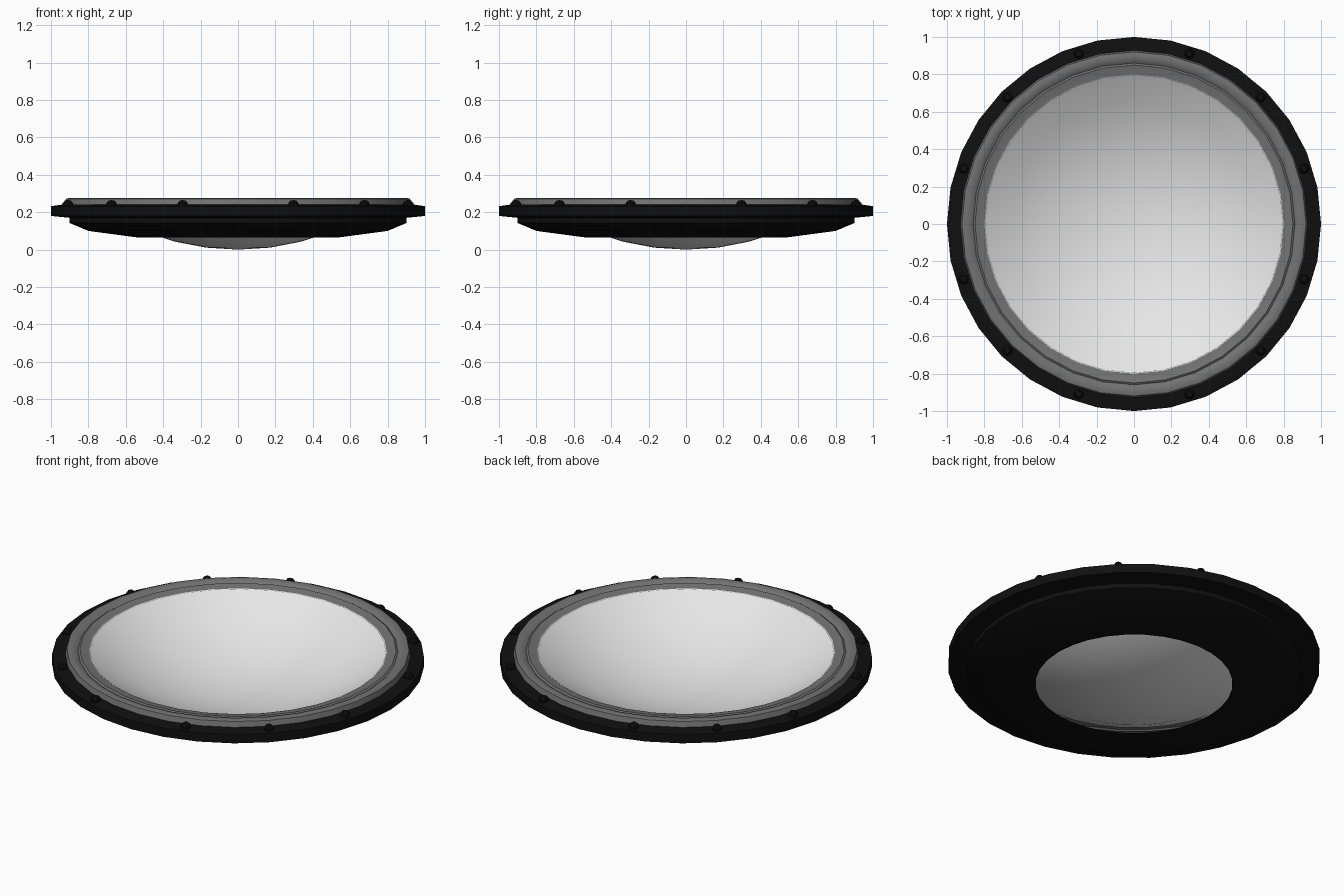
import bpy, bmesh
from math import sin, cos, pi, radians

cube = bpy.data.objects.get("Cube")
if cube:
    bpy.data.objects.remove(cube, do_unlink=True)

SIDES = 32


def material(name, value):
    m = bpy.data.materials.new(name)
    m.use_nodes = True
    colour = (value, value, value, 1)
    m.diffuse_color = colour
    bsdf = next(n for n in m.node_tree.nodes if n.type == 'BSDF_PRINCIPLED')
    bsdf.inputs["Base Color"].default_value = colour
    bsdf.inputs["Roughness"].default_value = 0.7
    return m


black = material("black", 0.005)
grey = material("mid grey", 0.17)
white = material("off white", 0.8)


def lathe(name, profile, mat, sides=SIDES, centre=(0, 0), angle=35):
    """Revolve (radius, height) points around a vertical axis."""
    bm = bmesh.new()
    rings = []
    for r, z in profile:
        count = 1 if r == 0 else sides
        rings.append([bm.verts.new((centre[0] + r * cos(2 * pi * k / sides),
                                    centre[1] + r * sin(2 * pi * k / sides), z))
                      for k in range(count)])
    for a, b in zip(rings, rings[1:]):
        for k in range(sides):
            n = (k + 1) % sides
            corners = [a[k % len(a)], b[k % len(b)], b[n % len(b)], a[n % len(a)]]
            bm.faces.new(list(dict.fromkeys(corners)))
    mesh = bpy.data.meshes.new(name)
    bm.to_mesh(mesh)
    bm.free()
    mesh.materials.append(mat)
    obj = bpy.data.objects.new(name, mesh)
    bpy.context.collection.objects.link(obj)
    bpy.ops.object.select_all(action='DESELECT')
    obj.select_set(True)
    bpy.context.view_layer.objects.active = obj
    bpy.ops.object.shade_smooth_by_angle(angle=radians(angle))
    return obj


# Shallow spherical dish whose bottom pokes through the housing
R, STEPS, EDGE = 1.36, 5, radians(36.03)
dish = [(R * sin(EDGE * i / STEPS), R * (1 - cos(EDGE * i / STEPS)))
        for i in range(STEPS + 1)]
lathe("dish", dish, white)

# Stepped surround ring between dish and flange
lathe("surround_ring", [(0.795, 0.258), (0.825, 0.262), (0.85, 0.269), (0.86, 0.262),
                        (0.872, 0.271), (0.9, 0.277), (0.92, 0.272), (0.93, 0.235)], grey)

# Housing with flange and an open hole underneath
lathe("housing", [(0.9, 0.242), (0.94, 0.241), (1.0, 0.232), (1.0, 0.18),
                  (0.9, 0.17), (0.9, 0.142), (0.8, 0.1), (0.53, 0.064)], black)

# Bolts in groups of three around the flange
for quarter in range(4):
    for i, offset in enumerate((18, 45, 72)):
        a = radians(quarter * 90 + offset)
        lathe(f"bolt_{quarter * 3 + i + 1}",
              [(0, 0.265), (0.016, 0.262), (0.027, 0.248), (0.027, 0.23)],
              black, 8, (0.957 * cos(a), 0.957 * sin(a))).data.flip_normals()

# Bolt profiles run centre-outward, so their faces already point up: undo the flip
for obj in bpy.context.collection.objects:
    if obj.name.startswith("bolt_"):
        obj.data.flip_normals()
